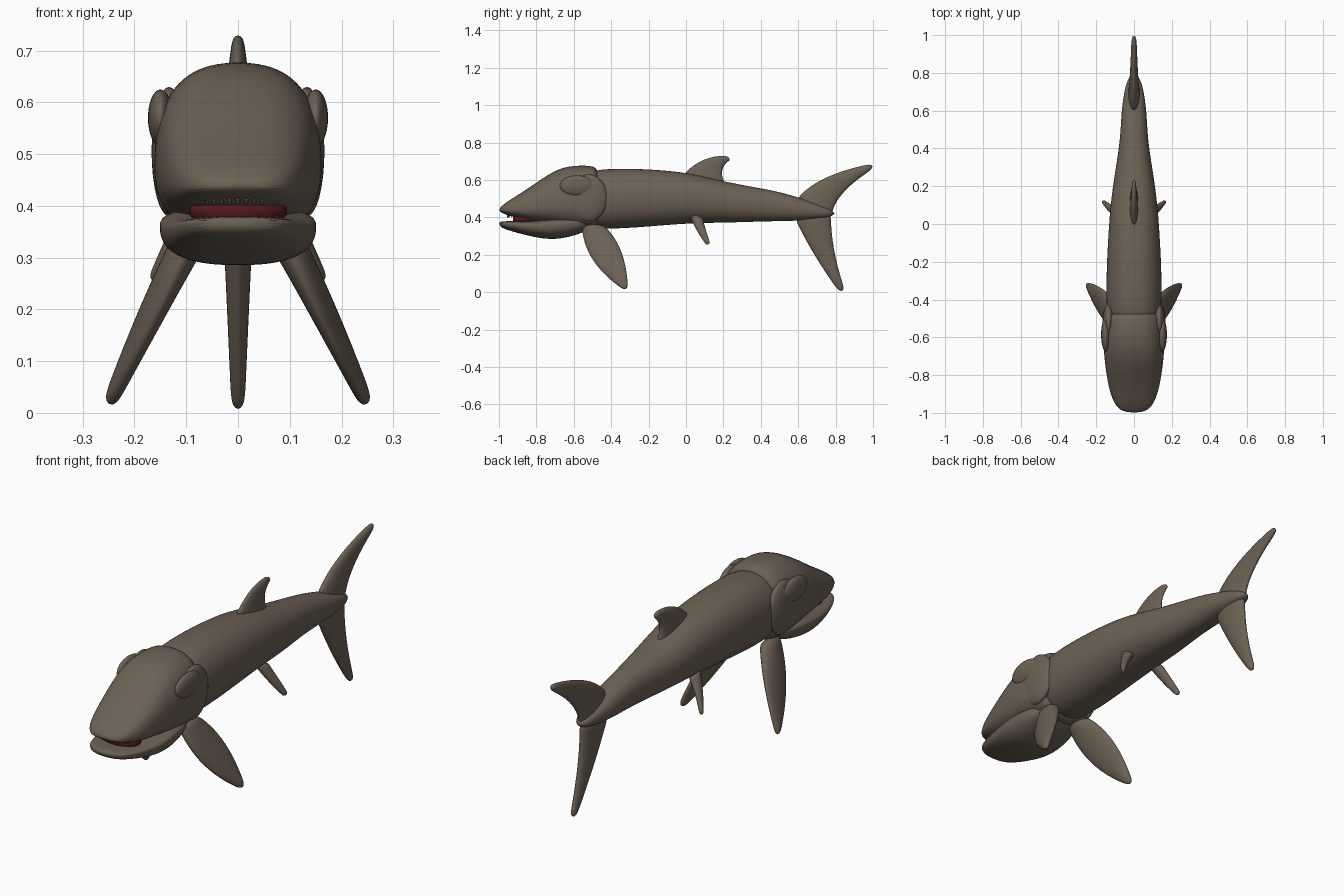
import bpy, bmesh, math
from mathutils import Vector

if "Cube" in bpy.data.objects:
    bpy.data.objects.remove(bpy.data.objects["Cube"])


def material(name, colour):
    mat = bpy.data.materials.new(name)
    mat.use_nodes = True
    mat.diffuse_color = colour
    shader = mat.node_tree.nodes["Principled BSDF"]
    shader.inputs["Base Color"].default_value = colour
    shader.inputs["Roughness"].default_value = .8
    return mat


skin = material("brown skin", (.15, .12, .09, 1))
mouth_red = material("dark red mouth", (.09, .01, .01, 1))


def finish(name, bm, mat):
    """Turn a bmesh into a smooth-shaded object."""
    bmesh.ops.recalc_face_normals(bm, faces=bm.faces)
    mesh = bpy.data.meshes.new(name)
    bm.to_mesh(mesh)
    bm.free()
    mesh.materials.append(mat)
    mesh.shade_smooth()
    part = bpy.data.objects.new(name, mesh)
    bpy.context.collection.objects.link(part)
    return part


def loft(name, rings):
    """Skin a list of equal rings, cap both ends and subdivide."""
    bm = bmesh.new()
    loops = [[bm.verts.new(point) for point in ring] for ring in rings]
    for near, far in zip(loops, loops[1:]):
        for i in range(len(near)):
            bm.faces.new((near[i - 1], near[i], far[i], far[i - 1]))
    bm.faces.new(loops[0])
    bm.faces.new(loops[-1])
    subdivision = finish(name, bm, skin).modifiers.new("smooth", 'SUBSURF')
    subdivision.levels = subdivision.render_levels = 2


def circle(count):
    for i in range(count):
        angle = math.tau * i / count
        yield math.cos(angle), math.sin(angle)


def rounded(value, power):
    return math.copysign(abs(value) ** power, value)


def hull(name, stations, waist, power):
    """Stations run nose to tail: y, half width, top, bottom.
    The waist is the fraction of the height where the hull is widest."""
    rings = []
    for y, width, top, bottom in stations:
        middle = bottom + (top - bottom) * waist
        rings.append([(width * rounded(c, power), y,
                       middle + (top - middle if s > 0 else middle - bottom) * rounded(s, power))
                      for c, s in circle(24)])
    loft(name, rings)


def bend(start, control, end, t):
    """Point on a quadratic curve."""
    start, control, end = Vector(start), Vector(control), Vector(end)
    return start.lerp(control, t).lerp(control.lerp(end, t), t)


def fin(name, leading, trailing, thickness, root_x=0, tip_x=0):
    """Blade between two curved edges, each given by root, control and tip
    in the side plane, leaning outward from root_x to tip_x."""
    steps = 7
    reach = Vector(leading[2]) - Vector(leading[0])
    lean = Vector((abs(reach.y), 0, tip_x - root_x)).normalized()
    rings = []
    for i in range(steps + 1):
        t = i / steps
        front, back = bend(*leading, t), bend(*trailing, t)
        middle, half = (front + back) / 2, (front - back) / 2
        centre = Vector((root_x + (tip_x - root_x) * t, *middle))
        chord = Vector((0, *half))
        depth = lean * thickness * (1 - .6 * t)
        rings.append([centre + chord * c + depth * s for c, s in circle(12)])
    loft(name, rings)


def blob(name, location, size, mat=skin):
    bm = bmesh.new()
    bmesh.ops.create_uvsphere(bm, u_segments=28, v_segments=16, radius=1)
    part = finish(name, bm, mat)
    part.location, part.scale = location, size


# Trunk and tail stalk
hull("trunk", [(-.6, .13, .64, .35), (-.4, .155, .67, .33), (0, .135, .65, .37),
               (.2, .115, .59, .37), (.45, .07, .55, .38), (.6, .07, .51, .38),
               (.8, .035, .44, .4)], waist=.5, power=.9)

# Skull with upper jaw, its back rim standing proud of the trunk
hull("skull", [(-1, .06, .45, .43), (-.95, .11, .49, .41), (-.85, .14, .55, .38),
               (-.7, .16, .66, .36), (-.6, .165, .68, .34), (-.48, .16, .68, .33),
               (-.47, .13, .64, .36)], waist=.4, power=.8)

# Lower jaw, widest near its upper rim
hull("lower_jaw", [(-1, .06, .38, .35), (-.95, .11, .38, .33), (-.8, .15, .38, .29),
                   (-.7, .155, .4, .28), (-.6, .145, .4, .3), (-.5, .11, .39, .34)],
     waist=.7, power=.8)

# Mouth lining with a row of small teeth
blob("mouth_lining", (0, -.86, .39), (.095, .065, .04), mouth_red)
teeth = bmesh.new()
for i in range(-6, 7):
    angle = math.radians(11 * i)
    tooth = bmesh.ops.create_cone(teeth, segments=5, radius1=.001, radius2=.006, depth=.02)
    spot = Vector((.085 * math.sin(angle), -.88 - .075 * math.cos(angle), .41))
    bmesh.ops.translate(teeth, verts=tooth["verts"], vec=spot)
finish("upper_teeth", teeth, skin)

# Paired cheek plates and fins
for label, side in (("left", 1), ("right", -1)):
    blob(label + "_gill_cover", (side * .133, -.52, .505), (.034, .1, .125))
    blob(label + "_cheek_plate", (side * .15, -.585, .57), (.024, .09, .055))
    fin(label + "_pectoral_fin", [(-.56, .36), (-.56, .16), (-.33, .01)],
        [(-.44, .36), (-.31, .25), (-.31, .02)], .036, side * .08, side * .25)
    fin(label + "_pelvic_fin", [(.02, .41), (.05, .33), (.11, .25)],
        [(.09, .4), (.1, .35), (.13, .26)], .025, side * .08, side * .165)

# Dorsal fin
fin("dorsal_fin", [(-.03, .62), (.08, .74), (.22, .73)],
    [(.22, .57), (.16, .66), (.24, .71)], .025)

# Forked tail
fin("upper_tail_lobe", [(.58, .49), (.68, .63), (1, .69)],
    [(.78, .39), (.78, .52), (1, .66)], .033)
fin("lower_tail_lobe", [(.57, .41), (.67, .2), (.82, 0)],
    [(.78, .43), (.77, .25), (.85, .01)], .033)
